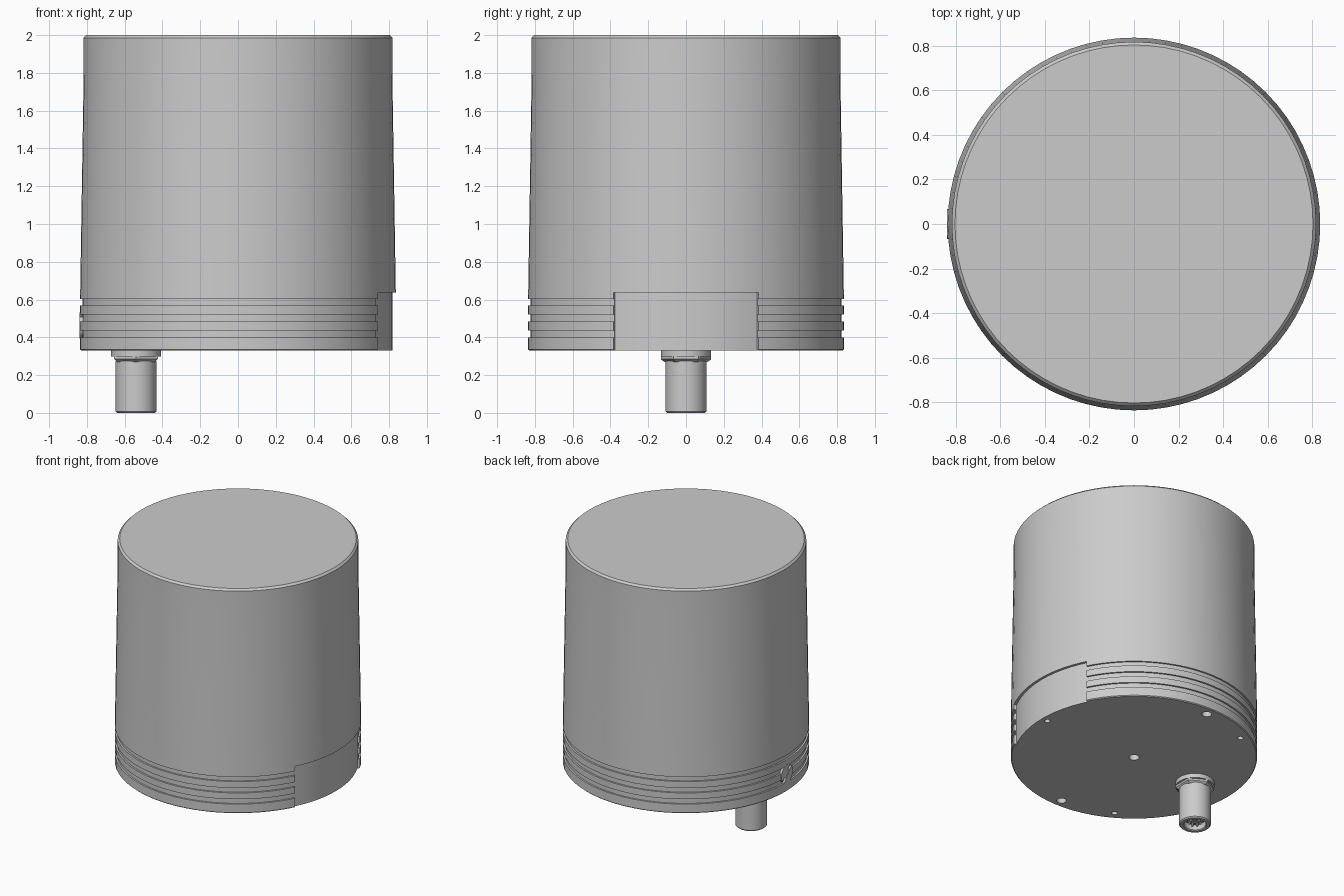
import bpy, bmesh
from math import cos, sin, pi, radians
from mathutils import Matrix, Vector

if "Cube" in bpy.data.objects:
    bpy.data.objects.remove(bpy.data.objects["Cube"], do_unlink=True)

grey = bpy.data.materials.new("mid grey")
grey.use_nodes = True
grey.diffuse_color = (0.6, 0.6, 0.6, 1)
grey.node_tree.nodes["Principled BSDF"].inputs["Base Color"].default_value = (0.6, 0.6, 0.6, 1)


def make_object(name, bm):
    bmesh.ops.recalc_face_normals(bm, faces=bm.faces)
    mesh = bpy.data.meshes.new(name)
    bm.to_mesh(mesh)
    bm.free()
    mesh.materials.append(grey)
    obj = bpy.data.objects.new(name, mesh)
    bpy.context.collection.objects.link(obj)
    return obj


def lathe(name, profile, segments, centre=(0, 0, 0), phase=0.0):
    """Closed solid of revolution about z from (radius, height) pairs."""
    bm = bmesh.new()
    rings = []
    for r, z in profile:
        angles = [phase + 2 * pi * i / segments for i in range(segments)]
        rings.append([bm.verts.new(Vector(centre) + Vector((r * cos(a), r * sin(a), z))) for a in angles])
    for low, high in zip(rings, rings[1:]):
        for i in range(segments):
            j = (i + 1) % segments
            bm.faces.new((low[i], low[j], high[j], high[i]))
    bm.faces.new(rings[0])
    bm.faces.new(rings[-1])
    return make_object(name, bm)


def activate(obj):
    bpy.ops.object.select_all(action='DESELECT')
    obj.select_set(True)
    bpy.context.view_layer.objects.active = obj


def cut(obj, cutter):
    """Subtract the cutter and discard it."""
    cutter.hide_render = True
    mod = obj.modifiers.new("cut", 'BOOLEAN')
    mod.operation = 'DIFFERENCE'
    mod.solver = 'EXACT'
    mod.object = cutter
    activate(obj)
    bpy.ops.object.modifier_apply(modifier=mod.name)
    bpy.data.objects.remove(cutter, do_unlink=True)


def smooth(obj):
    activate(obj)
    bpy.ops.object.shade_smooth_by_angle(angle=radians(25))


BASE, RIM = 0.33, 0.836

# Housing: ribbed foot, slightly tapered wall, straight cap with a chamfer
profile = [(RIM - 0.006, BASE), (RIM, BASE + 0.006)]
for bottom, top in ((0.40, 0.437), (0.484, 0.521), (0.569, 0.603)):
    profile += [(RIM, bottom), (RIM - 0.012, bottom), (RIM - 0.012, top), (RIM, top)]
profile += [(0.817, 1.797), (0.817, 1.986), (0.803, 2.0)]
housing = lathe("housing", profile, 72)

# Recessed curved label area on the +x side
bm = bmesh.new()
arc = [radians(-27.3 + 54.6 * i / 12) for i in range(13)]
outline = [(0.817 * cos(a), 0.817 * sin(a)) for a in arc]
outline += [(0.95 * cos(a), 0.95 * sin(a)) for a in reversed(arc)]
face = bm.faces.new([bm.verts.new((x, y, 0.25)) for x, y in outline])
side = bmesh.ops.extrude_face_region(bm, geom=[face])
bmesh.ops.translate(bm, vec=(0, 0, 0.388), verts=[v for v in side["geom"] if isinstance(v, bmesh.types.BMVert)])
cut(housing, make_object("recess_cutter", bm))

# Holes in the underside: centre, two large, three small
holes = [(0, 0, 0.035)]
holes += [(0.766 * cos(a), 0.766 * sin(a), 0.033) for a in (pi / 2, -pi / 2)]
holes += [(0.768 * cos(a), 0.768 * sin(a), 0.02) for a in (0, 2 * pi / 3, -2 * pi / 3)]
for x, y, r in holes:
    cut(housing, lathe("hole_cutter", [(r, 0.25), (r, 0.40)], 20, (x, y, 0)))
smooth(housing)

# Slotted plug on the -x side
bm = bmesh.new()
turn = Matrix.Translation((-0.768, 0, 0.463)) @ Matrix.Rotation(pi / 2, 4, 'Y')
bmesh.ops.create_cone(bm, cap_ends=True, segments=32, radius1=0.068, radius2=0.068, depth=0.14, matrix=turn)
plug = make_object("side_plug", bm)
bm = bmesh.new()
place = Matrix.Translation((-0.838, 0, 0.463)) @ Matrix.Rotation(radians(40), 4, 'X')
bmesh.ops.create_cube(bm, size=1, matrix=place @ Matrix.Diagonal((0.04, 0.022, 0.2, 1)))
cut(plug, make_object("slot_cutter", bm))
smooth(plug)

# Connector under the base: collar, hexagon nut, hollow barrel and pins
AT = (-0.54, 0, 0)
smooth(lathe("connector_collar", [(0.132, 0.298), (0.132, BASE + 0.003)], 40, AT))
lathe("connector_nut", [(0.114, 0.27), (0.133, 0.284), (0.133, 0.30)], 6, AT, pi / 2)
barrel = [(0.074, 0.05), (0.074, 0.006), (0.08, 0), (0.1, 0), (0.108, 0.008), (0.108, 0.275)]
smooth(lathe("connector_barrel", barrel, 40, AT))
smooth(lathe("connector_insert", [(0.052, 0.03), (0.055, 0.033), (0.055, 0.055)], 32, AT))
for i in range(8):
    reach = 0.036 if i else 0
    a = 2 * pi * i / 7
    spot = (AT[0] + reach * cos(a), reach * sin(a), 0)
    smooth(lathe("connector_pin", [(0.008, 0.012), (0.008, 0.035)], 10, spot))
